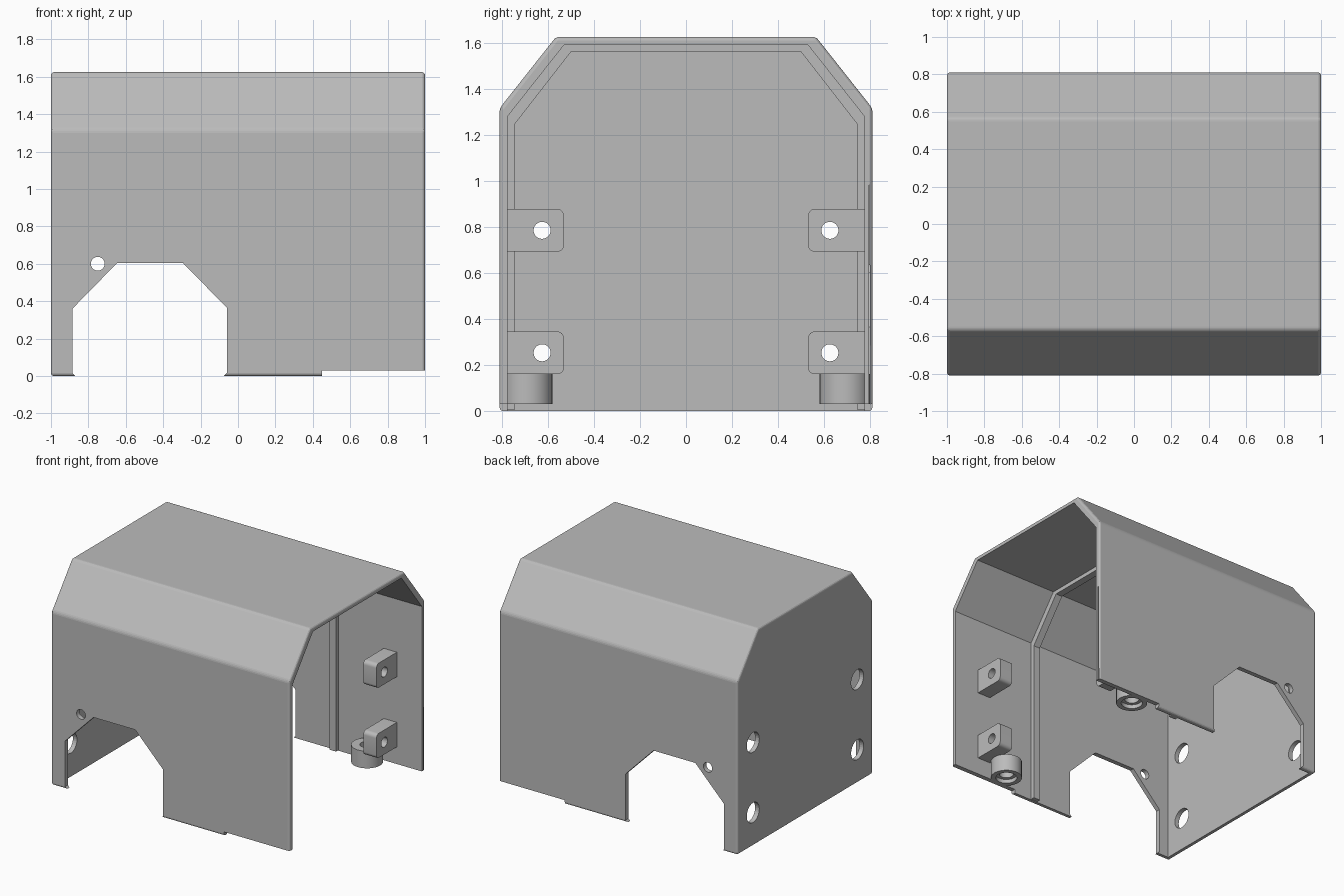
import bpy, bmesh, math
from mathutils import Vector, Matrix

if "Cube" in bpy.data.objects:
    bpy.data.objects.remove(bpy.data.objects["Cube"], do_unlink=True)

grey = bpy.data.materials.new("plain grey")
grey.use_nodes = True
grey.diffuse_color = (0.5, 0.5, 0.5, 1)
grey.node_tree.nodes["Principled BSDF"].inputs["Base Color"].default_value = (0.5, 0.5, 0.5, 1)


def finish(name, bm):
    bmesh.ops.recalc_face_normals(bm, faces=bm.faces)
    mesh = bpy.data.meshes.new(name)
    bm.to_mesh(mesh)
    bm.free()
    mesh.materials.append(grey)
    ob = bpy.data.objects.new(name, mesh)
    bpy.context.collection.objects.link(ob)
    return ob


def prism(name, points, start, direction):
    """Extrude a closed outline of 3D points along a direction."""
    bm = bmesh.new()
    offset = Vector(start)
    face = bm.faces.new([bm.verts.new(Vector(p) + offset) for p in points])
    out = bmesh.ops.extrude_face_region(bm, geom=[face])
    moved = [v for v in out["geom"] if isinstance(v, bmesh.types.BMVert)]
    bmesh.ops.translate(bm, verts=moved, vec=direction)
    return finish(name, bm)


def cylinder(name, centre, radius, depth, axis="Z"):
    bm = bmesh.new()
    turn = {"X": Matrix.Rotation(math.pi / 2, 4, "Y"),
            "Y": Matrix.Rotation(math.pi / 2, 4, "X"), "Z": Matrix()}[axis]
    bmesh.ops.create_cone(bm, cap_ends=True, segments=32, radius1=radius, radius2=radius,
                          depth=depth, matrix=Matrix.Translation(centre) @ turn)
    return finish(name, bm)


def box(name, low, high):
    x, y, z = low
    return prism(name, [(x, y, z), (x, high[1], z), (x, high[1], high[2]), (x, y, high[2])],
                 (0, 0, 0), (high[0] - x, 0, 0))


def apply_modifiers(ob):
    bpy.context.view_layer.update()
    graph = bpy.context.evaluated_depsgraph_get()
    mesh = bpy.data.meshes.new_from_object(ob.evaluated_get(graph))
    ob.modifiers.clear()
    ob.data = mesh


def cut(ob, *cutters):
    for cutter in cutters:
        mod = ob.modifiers.new("cut", "BOOLEAN")
        mod.operation, mod.solver, mod.object = "DIFFERENCE", "EXACT", cutter
        apply_modifiers(ob)
        bpy.data.objects.remove(cutter, do_unlink=True)


def bevel(ob, width, segments):
    mod = ob.modifiers.new("bevel", "BEVEL")
    mod.width, mod.segments, mod.limit_method = width, segments, "ANGLE"
    apply_modifiers(ob)


def smooth(ob):
    bpy.ops.object.select_all(action="DESELECT")
    ob.select_set(True)
    bpy.context.view_layer.objects.active = ob
    bpy.ops.object.shade_smooth_by_angle(angle=math.radians(30))


def arch(side, shoulder, flat, top, base):
    half = [(side, base), (side, shoulder), (flat, top)]
    return [(0, y, z) for y, z in half] + [(0, -y, z) for y, z in reversed(half)]


# Shell: rounded outer body, hollowed out and open at the left end and bottom
shell = prism("shell", arch(0.81, 1.315, 0.565, 1.625, 0), (-1, 0, 0), (2, 0, 0))
bevel(shell, 0.016, 3)
cut(shell, prism("hollow", arch(0.775, 1.28, 0.53, 1.59, -0.2), (-0.965, 0, 0), (2.2, 0, 0)))

# Side openings, raised lower edge and small side holes
notch = [(-0.87, -0.1), (-0.87, 0), (-0.885, 0.015), (-0.885, 0.36), (-0.645, 0.605),
         (-0.295, 0.605), (-0.06, 0.365), (-0.06, 0.015), (-0.075, 0), (-0.075, -0.1)]
cut(shell,
    prism("notch", [(x, 0, z) for x, z in notch], (0, -1, 0), (0, 2, 0)),
    box("edge_step", (0.45, -1, -0.1), (1.2, 1, 0.03)),
    cylinder("side_hole", (-0.75, 0, 0.6), 0.037, 2, "Y"))

# Access holes in the end wall
heights = (0.253, 0.785)
for y in (-0.625, 0.625):
    for z in heights:
        cut(shell, cylinder("end_hole", (-1, y, z), 0.075, 0.3, "X"))

# Inner rib: a thin arch band that follows the inside of the shell
rib = prism("inner_rib", arch(0.785, 1.285, 0.535, 1.6, 0.005), (0.245, 0, 0), (0.055, 0, 0))
cut(rib, prism("rib_hollow", arch(0.745, 1.245, 0.5, 1.56, -0.2), (0, 0, 0), (0.6, 0, 0)))

for s, side in ((-1, "right"), (1, "left")):
    # Screw blocks with rounded inner corners
    for z, level in zip(heights, ("lower", "upper")):
        r = 0.03
        outline = [(0, s * 0.785, z - 0.093), (0, s * 0.785, z + 0.093)]
        for corner in (1, -1):
            for i in range(7):
                a = math.pi / 12 * (i if corner > 0 else 6 - i)
                outline.append((0, s * (0.53 + r - r * math.sin(a)),
                                z + corner * (0.093 - r + r * math.cos(a))))
        block = prism(f"{side}_{level}_block", outline, (0.68, 0, 0), (0.11, 0, 0))
        cut(block, cylinder("screw_hole", (0.73, s * 0.625, z), 0.037, 0.4, "X"))
        smooth(block)

    # Upright boss with a through hole and a wider recess below
    boss = cylinder(f"{side}_boss", (0.6, s * 0.69, 0.095), 0.11, 0.13)
    cut(boss,
        cylinder("boss_hole", (0.6, s * 0.69, 0.1), 0.05, 0.4),
        cylinder("boss_recess", (0.6, s * 0.69, 0.02), 0.075, 0.08))
    smooth(boss)
